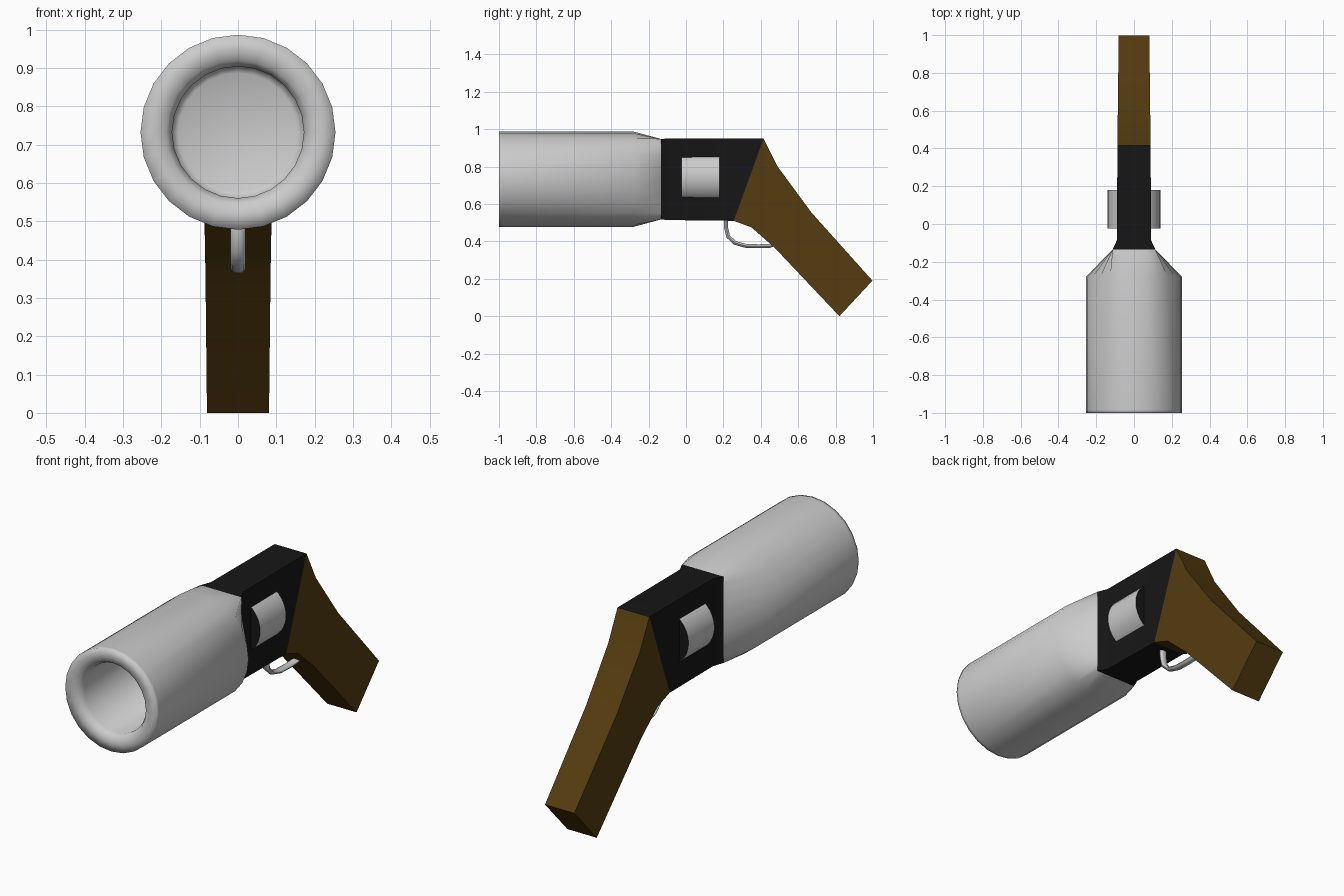
import bpy, bmesh, math
from mathutils import Vector

if "Cube" in bpy.data.objects:
    bpy.data.objects.remove(bpy.data.objects["Cube"])

ZC = 0.7325   # bore axis height
R = 0.2545    # barrel radius
SIDES = 24


def material(name, rgb):
    m = bpy.data.materials.new(name)
    m.diffuse_color = (*rgb, 1)
    m.use_nodes = True
    m.node_tree.nodes["Principled BSDF"].inputs["Base Color"].default_value = m.diffuse_color
    return m


def clamp(v, lim):
    return max(-lim, min(lim, v))


def loft(name, rings, cap_start=False, cap_end=False, mat=None, angle=30):
    """Skin a list of closed rings, all with the same number of points."""
    bm = bmesh.new()
    loops = [[bm.verts.new(p) for p in ring] for ring in rings]
    n = len(loops[0])
    for a, b in zip(loops, loops[1:]):
        for i in range(n):
            j = (i + 1) % n
            bm.faces.new((a[i], a[j], b[j], b[i]))
    if cap_start:
        bm.faces.new(loops[0])
    if cap_end:
        bm.faces.new(loops[-1])
    bmesh.ops.recalc_face_normals(bm, faces=bm.faces)
    mesh = bpy.data.meshes.new(name)
    bm.to_mesh(mesh)
    bm.free()
    ob = bpy.data.objects.new(name, mesh)
    bpy.context.collection.objects.link(ob)
    if mat:
        mesh.materials.append(mat)
    bpy.ops.object.select_all(action='DESELECT')
    ob.select_set(True)
    bpy.context.view_layer.objects.active = ob
    if angle:
        bpy.ops.object.shade_smooth_by_angle(angle=math.radians(angle))
    else:
        bpy.ops.object.shade_smooth()
    return ob


def circle(r, y):
    return [Vector((r * math.cos(t), y, ZC + r * math.sin(t)))
            for t in (2 * math.pi * i / SIDES for i in range(SIDES))]


def section(top, bottom, w):
    """Rectangular cross-section between two (y, z) points."""
    return [(-w, *top), (w, *top), (w, *bottom), (-w, *bottom)]


black = material("black_metal", (0.008, 0.008, 0.008))
wood = material("wood", (0.09, 0.045, 0.005))

# Barrel: bore floor, bore, rounded lip, outer wall, squared-off rear
rear = [Vector((clamp(p.x, 0.113), -0.135, ZC + clamp(p.z - ZC, 0.2155)))
        for p in circle(R, 0)]
rings = [circle(r, y) for r, y in (
    (0.155, -0.28), (0.172, -0.29), (0.172, -0.965), (0.188, -0.995),
    (0.215, -1.0), (R, -1.0), (R, -0.985), (R, -0.28))]
loft("barrel", rings + [rear], cap_start=True, angle=0)

# Receiver block
loft("receiver", [
    section((-0.135, 0.948), (-0.135, 0.517), 0.113),
    section((-0.085, 0.95), (-0.085, 0.514), 0.09),
    section((0.415, 0.95), (0.255, 0.51), 0.088)], mat=black)

# Grip, bending down and back
loft("grip", [
    section((0.415, 0.95), (0.255, 0.51), 0.088),
    section((0.49, 0.80), (0.35, 0.475), 0.087),
    section((0.67, 0.555), (0.475, 0.365), 0.085),
    section((0.997, 0.19), (0.82, 0.0), 0.081)], cap_end=True, mat=wood)

# Drum showing through both sides of the receiver, with black ends
bpy.ops.mesh.primitive_cylinder_add(vertices=32, radius=0.14, depth=0.205,
                                    location=(0, 0.0775, 0.743),
                                    rotation=(math.pi / 2, 0, 0))
drum = bpy.context.object
drum.name = "drum"
drum.data.materials.append(material("steel", (0.8, 0.8, 0.8)))
drum.data.materials.append(black)
for f in drum.data.polygons:
    f.material_index = 1 if len(f.vertices) > 4 else 0
bpy.ops.object.shade_smooth_by_angle(angle=math.radians(30))

# Trigger guard: flattened tube swept along a bent path
path = [(0.213, 0.53), (0.214, 0.475), (0.226, 0.425), (0.262, 0.392),
        (0.32, 0.376), (0.39, 0.374), (0.45, 0.376), (0.48, 0.39)]
tube = []
for i, (y, z) in enumerate(path):
    a, b = path[max(i - 1, 0)], path[min(i + 1, len(path) - 1)]
    d = Vector((b[0] - a[0], b[1] - a[1])).normalized()
    tube.append([(0.019 * math.cos(t), y - d.y * 0.011 * math.sin(t),
                  z + d.x * 0.011 * math.sin(t))
                 for t in (2 * math.pi * k / 10 for k in range(10))])
loft("trigger_guard", tube, True, True, angle=50)
